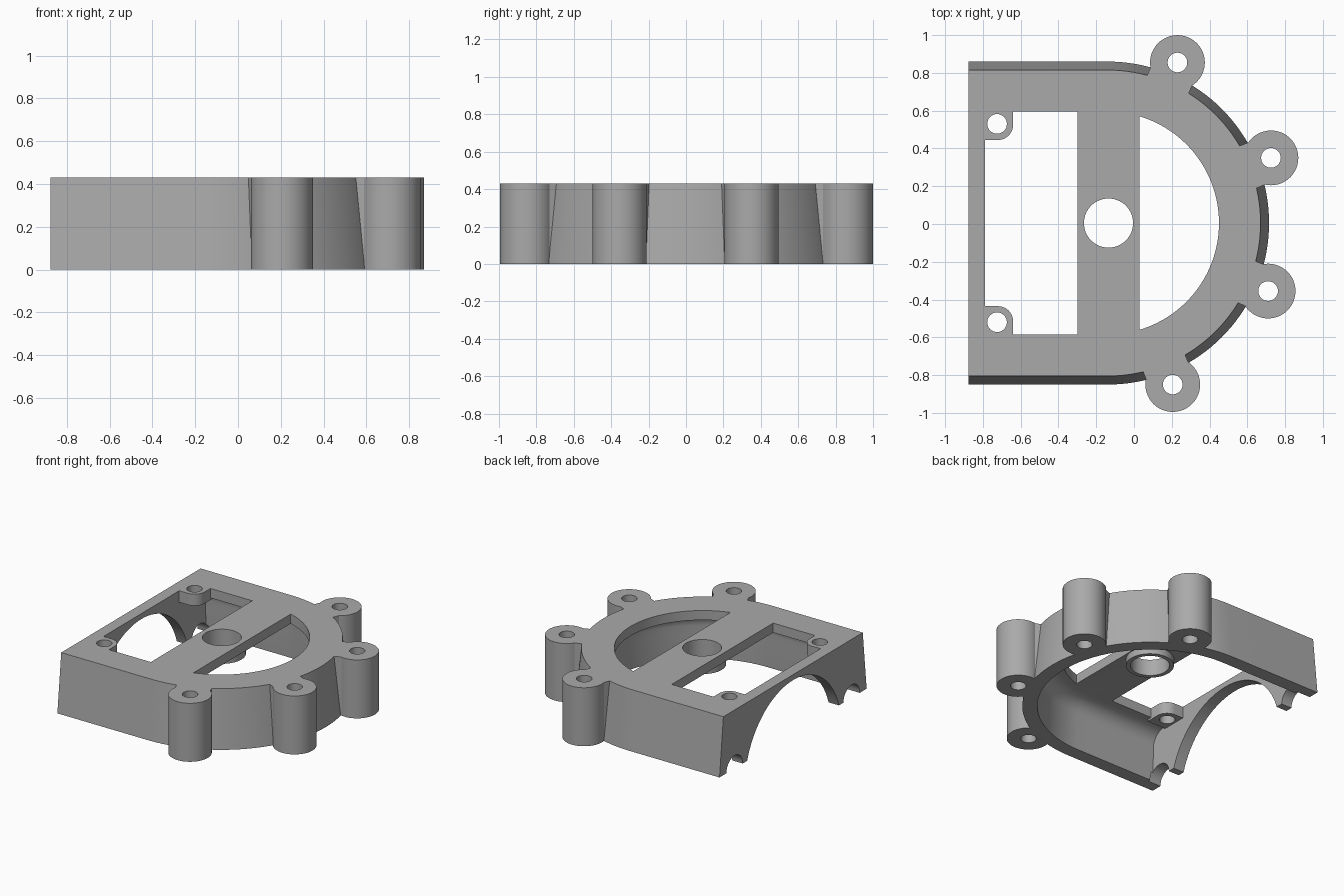
import bpy, bmesh, math
from mathutils import Matrix

cube = bpy.data.objects.get("Cube")
if cube:
    bpy.data.objects.remove(cube, do_unlink=True)

TOP = 0.43          # overall height
CX, CY = -0.14, 0.005   # centre of the round end
BACK, INNER_BACK = -0.875, -0.79
PLATE = 0.36        # underside of the top plate

grey = bpy.data.materials.new("Plain grey")
grey.use_nodes = True
colour = (0.40, 0.40, 0.40, 1)
grey.diffuse_color = colour
grey.node_tree.nodes["Principled BSDF"].inputs["Base Color"].default_value = colour


def loft(name, rings, matrix=None):
    """Solid skin through outlines, given as a list of (points, z)."""
    bm = bmesh.new()
    loops = [[bm.verts.new((x, y, z)) for x, y in pts] for pts, z in rings]
    bm.faces.new(loops[0])
    bm.faces.new(loops[-1])
    n = len(loops[0])
    for low, high in zip(loops, loops[1:]):
        for i in range(n):
            j = (i + 1) % n
            bm.faces.new((low[i], low[j], high[j], high[i]))
    if matrix:
        bm.transform(matrix)
    bmesh.ops.recalc_face_normals(bm, faces=bm.faces)
    mesh = bpy.data.meshes.new(name)
    bm.to_mesh(mesh)
    bm.free()
    mesh.materials.append(grey)
    obj = bpy.data.objects.new(name, mesh)
    bpy.context.collection.objects.link(obj)
    return obj


def prism(name, pts, z0, z1, matrix=None):
    return loft(name, [(pts, z0), (pts, z1)], matrix)


def arc(cx, cy, rx, start, end, n, ry=None):
    ry = ry or rx
    angles = [math.radians(start + (end - start) * i / n) for i in range(n + 1)]
    return [(cx + rx * math.cos(a), cy + ry * math.sin(a)) for a in angles]


def circle(cx, cy, r, n=48):
    return arc(cx, cy, r, 0, 360, n)[:-1]


def rect(x0, x1, y0, y1):
    return [(x0, y0), (x1, y0), (x1, y1), (x0, y1)]


def d_outline(back, r):
    """Straight back end, parallel sides and a half-round front end."""
    return [(back, CY - r)] + arc(CX, CY, r, -90, 90, 72) + [(back, CY + r)]


def combine(target, tool, operation):
    mod = target.modifiers.new(operation.title(), 'BOOLEAN')
    mod.operation = operation
    mod.solver = 'EXACT'
    mod.object = tool
    bpy.ops.object.select_all(action='DESELECT')
    bpy.context.view_layer.objects.active = target
    target.select_set(True)
    bpy.ops.object.modifier_apply(modifier=mod.name)
    bpy.data.objects.remove(tool, do_unlink=True)


def cut(tool):
    combine(housing, tool, 'DIFFERENCE')


def add(tool):
    combine(housing, tool, 'UNION')


# Outer shell with drafted sides
housing = loft("housing", [(d_outline(BACK, 0.855), 0), (d_outline(BACK, 0.81), TOP)])

# Hollow underside with a cove below the plate
cove = [(0.755, -0.1), (0.755, 0), (0.745, 0.2)]
cove += arc(0.635, 0.25, 0.11, 0, 90, 8)
cut(loft("hollow", [(d_outline(INNER_BACK, r), z) for r, z in cove]))

# Rectangular window and half-round window, leaving a bridge between
cut(prism("rear_window", rect(INNER_BACK, -0.30, CY - 0.59, CY + 0.59), 0.2, 0.6))
half = math.degrees(math.acos(0.17 / 0.59))
cut(prism("round_window", arc(CX, CY, 0.59, -half, half, 48), 0.2, 0.6))

# Arch and two small shaft notches through the end wall
stand = Matrix(((0, 0, 1, 0), (1, 0, 0, 0), (0, 1, 0, 0), (0, 0, 0, 1)))
arch = arc(CY, -0.17, 0.56, 10, 170, 40)
cut(prism("arch", arch, -1, -0.77, stand))
for side in (1, -1):
    cut(prism("notch", circle(CY + side * 0.68, 0, 0.095, 32), -1, -0.77, stand))

# Centre collar below the bridge
add(prism("collar", circle(CX + 0.005, CY, 0.16), 0.31, 0.40))
cut(prism("centre_hole", circle(CX + 0.005, CY, 0.13, 64), 0.2, 0.6))

# Rounded screw pads in the two window corners
for side in (1, -1):
    pad = [(-0.83, 0.63), (-0.83, 0.445)]
    pad += arc(-0.72, 0.525, 0.08, -90, 0, 10) + [(-0.64, 0.63)]
    pad = [(x, CY + side * (y - 0.005)) for x, y in pad]
    add(prism("pad", pad, 0.345, TOP))
    cut(prism("pad_hole", circle(-0.725, CY + side * 0.525, 0.052, 32), 0.2, 0.6))

# Four screw bosses joined to the wall by short necks
for x, y in ((0.23, 0.855), (0.725, 0.35), (0.71, -0.355), (0.205, -0.85)):
    dx, dy = x - CX, y - CY
    reach = math.hypot(dx, dy)
    turn = Matrix.Translation((CX, CY, 0)) @ Matrix.Rotation(math.atan2(dy, dx), 4, 'Z')
    boss = prism("boss", circle(x, y, 0.145), 0, TOP)
    neck = prism("neck", rect(0.765, reach, -0.12, 0.12), 0, TOP, turn)
    combine(boss, neck, 'UNION')
    add(boss)
    cut(prism("boss_hole", circle(x, y, 0.052, 32), -0.1, 0.6))

bpy.context.view_layer.objects.active = housing
housing.select_set(True)
bpy.ops.object.shade_smooth_by_angle(angle=math.radians(30))
